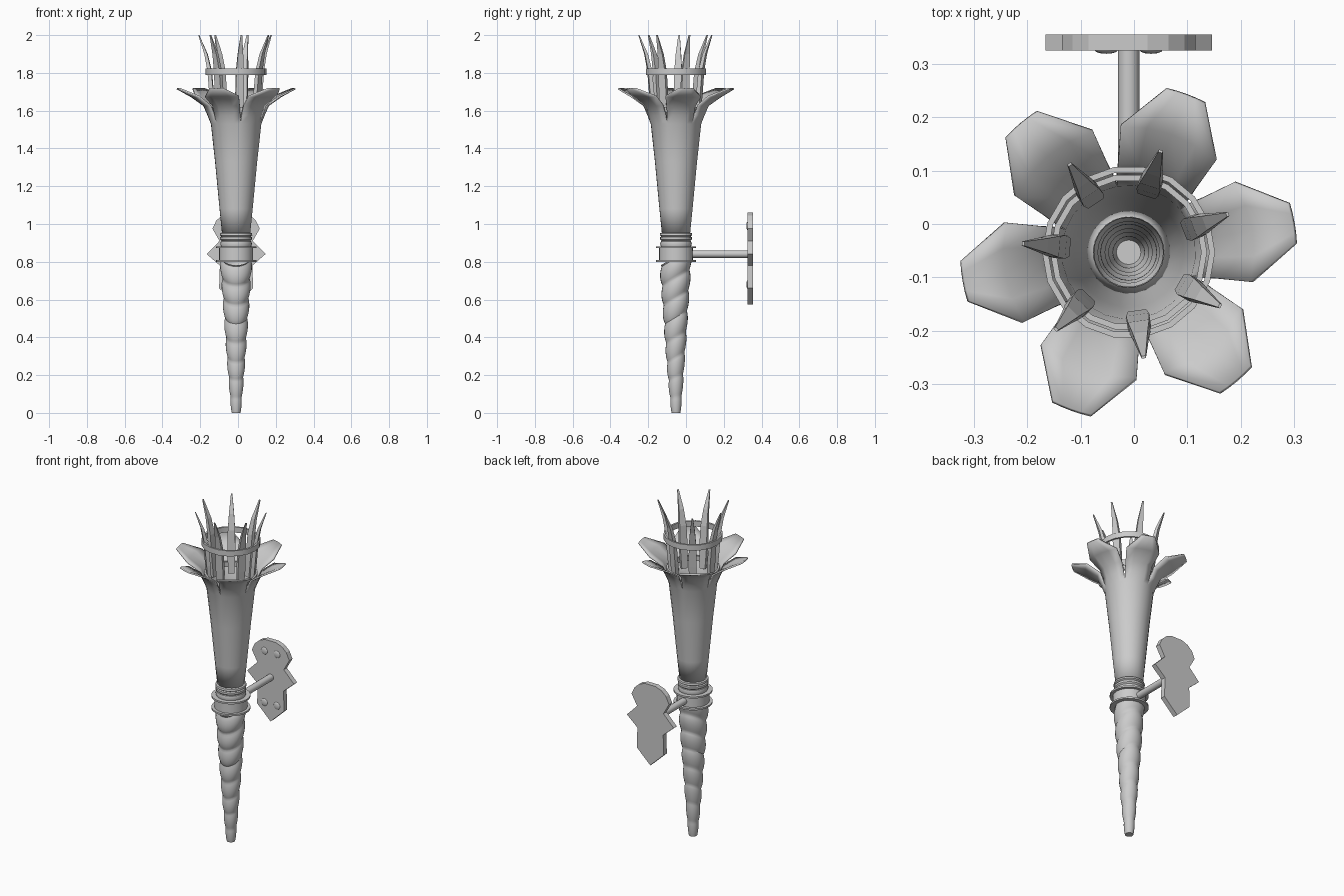
import bpy, bmesh
from math import sin, cos, pi, radians, tau

if "Cube" in bpy.data.objects:
    bpy.data.objects.remove(bpy.data.objects["Cube"])

AX, AY = -0.01, -0.053     # torch axis


def make(name, verts, faces, smooth=True, fix=True):
    me = bpy.data.meshes.new(name)
    me.from_pydata(verts, [], faces)
    ob = bpy.data.objects.new(name, me)
    bpy.context.collection.objects.link(ob)
    bm = bmesh.new()
    bm.from_mesh(me)
    bmesh.ops.remove_doubles(bm, verts=bm.verts, dist=0.0002)
    if fix:
        bmesh.ops.recalc_face_normals(bm, faces=bm.faces)
    bm.to_mesh(me)
    bm.free()
    if smooth:
        bpy.ops.object.select_all(action='DESELECT')
        ob.select_set(True)
        bpy.context.view_layer.objects.active = ob
        bpy.ops.object.shade_smooth_by_angle(angle=radians(35))
    return ob


def lathe(name, prof, n, closed=False, shear=None):
    """Revolve (radius, z) points round the torch axis."""
    verts, faces = [], []
    for r, z in prof:
        for i in range(n):
            a = tau * i / n
            dz = shear(z) * r * sin(a) if shear else 0
            verts.append((AX + r * cos(a), AY + r * sin(a), z + dz))
    m = len(prof)
    for j in range(m if closed else m - 1):
        k = (j + 1) % m
        for i in range(n):
            i2 = (i + 1) % n
            faces.append((j * n + i, j * n + i2, k * n + i2, k * n + i))
    if not closed:
        faces.append(tuple(reversed(range(n))))
    return make(name, verts, faces)


# grip: tapering stack of slanted bulges, hollow at the top
rows = 82
grip = []
for i in range(rows + 1):
    z = 0.83 * i / rows
    base = 0.024 + 0.064 * (z / 0.83) ** 0.85
    bump = abs(sin(pi * (z + 0.02) / 0.105)) ** 0.7
    grip.append((base * (0.86 + 0.14 * bump), z))
lathe("grip", grip, 24, shear=lambda z: 0.6 * min(1, z / 0.25))

# collar with two flanges and stacked neck rings
lathe("collar", [(0.07, 0.80), (0.107, 0.80), (0.107, 0.81), (0.09, 0.81),
                 (0.09, 0.872), (0.107, 0.872), (0.107, 0.882), (0.07, 0.882)], 24, True)
neck = [(0.066, 0.88), (0.08, 0.88), (0.084, 0.895), (0.08, 0.908), (0.076, 0.91),
        (0.084, 0.918), (0.084, 0.93), (0.077, 0.934), (0.086, 0.94), (0.084, 0.951),
        (0.074, 0.955), (0.066, 0.955)]
lathe("neck_rings", neck, 24, True)

# cup flaring into six petals
verts, faces = [], []


def strip(rows, centre, cols):
    start = len(verts)
    for r, z, half in rows:
        for c in range(cols + 1):
            a = radians(centre + half * (2 * c / cols - 1))
            verts.append((AX + r * cos(a), AY + r * sin(a), z))
    w = cols + 1
    for j in range(len(rows) - 1):
        for c in range(cols):
            p = start + j * w + c
            faces.append((p, p + 1, p + w + 1, p + w))


for k in range(6):
    strip([(0.075, 0.95, 30), (0.088, 1.08, 30), (0.112, 1.33, 30), (0.134, 1.53, 30),
           (0.152, 1.575, 28.5), (0.174, 1.625, 26.5), (0.24, 1.672, 23.5),
           (0.316, 1.713, 7)], 10 + 60 * k, 4)
cup = make("petal_cup", verts, faces, fix=False)
mod = cup.modifiers.new("thickness", 'SOLIDIFY')
mod.thickness = 0.009
mod.offset = -1

# cage rings
for name, r, z0, z1 in (("upper_cage_ring", 0.162, 1.79, 1.823),
                        ("lower_cage_ring", 0.147, 1.59, 1.62)):
    lathe(name, [(r, z0), (r, z1), (r - 0.011, z1), (r - 0.011, z0)], 18, True)

# seven curved spikes
path = [(0.122, 1.56, 0.017, 0.012), (0.132, 1.68, 0.022, 0.014), (0.143, 1.81, 0.020, 0.013),
        (0.162, 1.90, 0.014, 0.010), (0.199, 2.0, 0.004, 0.003)]
for k in range(7):
    a = radians(21 + k * 360 / 7)
    v, f = [], []
    for r, z, hw, t in path:
        for dr, s in ((-t, -hw), (-t, hw), (t * 0.6, hw), (t * 0.6, -hw)):
            v.append((AX + (r + dr) * cos(a) - s * sin(a),
                      AY + (r + dr) * sin(a) + s * cos(a), z))
    for j in range(len(path) - 1):
        for i in range(4):
            f.append((4 * j + i, 4 * j + (i + 1) % 4, 4 * j + 4 + (i + 1) % 4, 4 * j + 4 + i))
    n = len(v)
    f += [(3, 2, 1, 0), (n - 4, n - 3, n - 2, n - 1)]
    make(f"spike_{k + 1}", v, f, smooth=False)


def extrude_y(name, outline, y0, y1, smooth=False):
    n = len(outline)
    v = [(x, y0, z) for x, z in outline] + [(x, y1, z) for x, z in outline]
    f = [(i, (i + 1) % n, n + (i + 1) % n, n + i) for i in range(n)]
    f += [tuple(range(n)), tuple(range(n, 2 * n))]
    return make(name, v, f, smooth)


# wall arm
extrude_y("wall_arm", [(AX + 0.02 * cos(tau * i / 16), 0.841 + 0.02 * sin(tau * i / 16))
                       for i in range(16)], 0.03, 0.33, True)

# mirrored wall plate outline
half = [(0.035, 1.06), (0.075, 1.045), (0.105, 1.018), (0.125, 0.975), (0.088, 0.91),
        (0.156, 0.841), (0.086, 0.78), (0.09, 0.66)]
outline = [(AX + x, z) for x, z in half] + [(AX, 0.575)] + [(AX - x, z) for x, z in reversed(half)]
extrude_y("wall_plate", outline, 0.325, 0.355)

# rivets
for i, (dx, z) in enumerate([(-0.042, 0.99), (0.042, 0.99), (-0.042, 0.68), (0.042, 0.68)]):
    bpy.ops.mesh.primitive_uv_sphere_add(segments=12, ring_count=8, radius=1,
                                         location=(AX + dx, 0.326, z))
    ob = bpy.context.object
    ob.name = f"rivet_{i + 1}"
    ob.scale = (0.022, 0.007, 0.022)
    bpy.ops.object.shade_smooth_by_angle()
